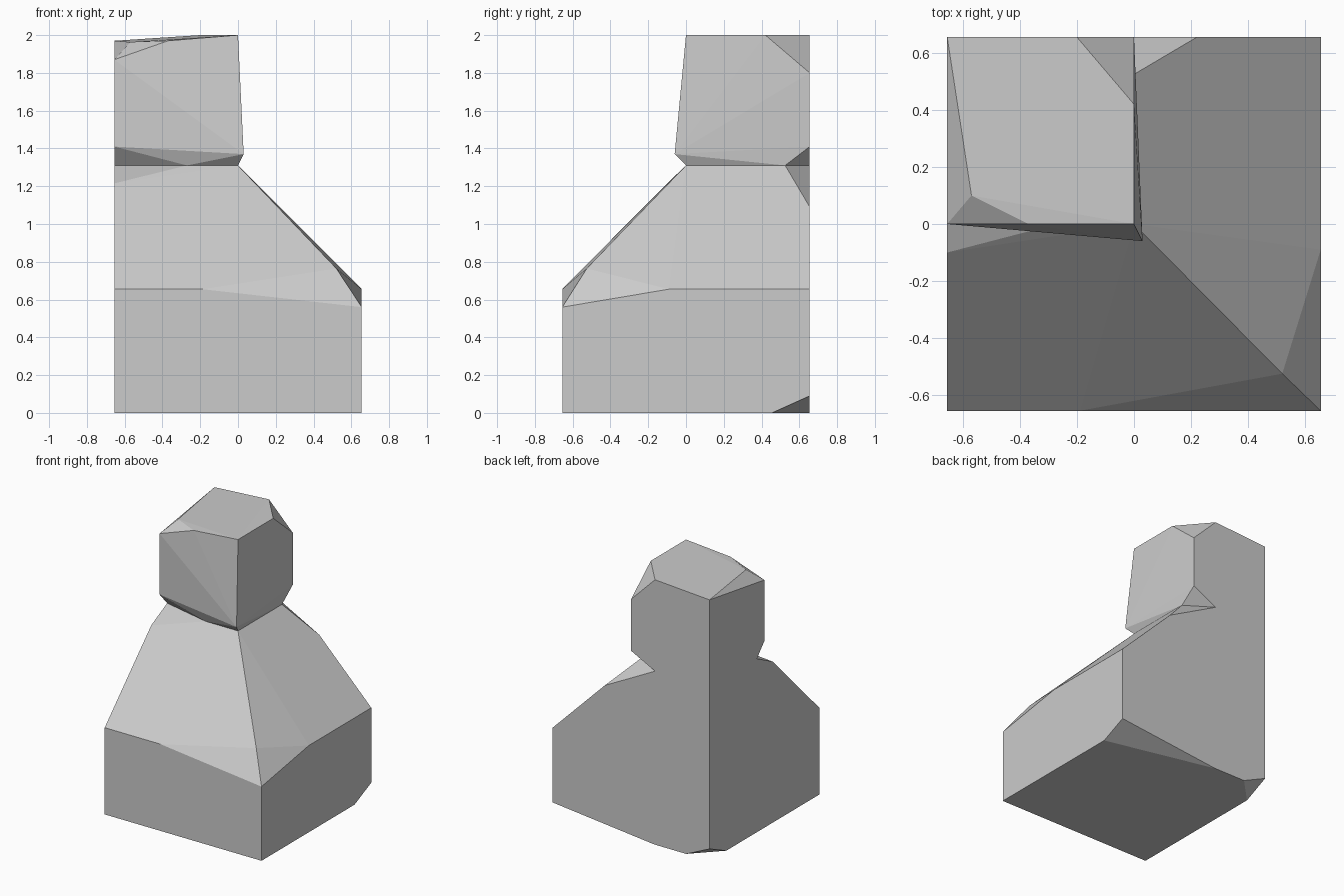
import bpy
import bmesh
import math

cube = bpy.data.objects.get("Cube")
if cube:
    bpy.data.objects.remove(cube, do_unlink=True)

S = 0.655        # half width, also the height of the plinth
NECK = 2 * S     # height of the neck seam
TOP = 2.0


def level(z, *points):
    """Place plan points at one height."""
    return [(x, y, z) for x, y in points]


# Foot with two clipped back corners
foot = level(0, (-S, -S), (S, -S), (S, 0.455), (-0.195, S), (-0.46, S), (-S, 0.455))
foot += level(0.09, (-S, S), (S, S))

# Top rim of the plinth, dipping at the front corner
rim = level(S, (-S, -S), (-0.19, -S), (S, -0.09), (S, S))
rim += [(S, -S, 0.56)]

# Sloping shoulders
shoulders = [(0.52, -0.525, 0.765), (-S, -0.1, 1.215), (0.22, S, 1.09)]

# Neck seam shared by body and head
neck = level(NECK, (-S, 0.09), (-0.27, 0), (0, 0), (0, 0.525), (-0.2, S), (-S, S))

# Head, with a small spur at its lower front corner
jaw = level(1.41, (-S, 0), (0, S)) + [(0.03, -0.06, 1.37)]
crown = level(TOP, (0, 0), (0, 0.42), (-0.2, S))
crown += level(1.97, (-S, S), (-0.37, 0))
crown += [(-0.57, 0.1, 1.963), (-S, 0, 1.87), (0, S, 1.8)]


def add_hull(bm, points):
    """Add a convex solid around the points."""
    verts = [bm.verts.new(p) for p in points]
    bmesh.ops.convex_hull(bm, input=verts)


bm = bmesh.new()
add_hull(bm, foot + rim + shoulders + neck)
add_hull(bm, neck + jaw + crown)

# Open the seam, weld both solids and clean up flat areas
seam = [f for f in bm.faces if all(abs(v.co.z - NECK) < 1e-4 for v in f.verts)]
bmesh.ops.delete(bm, geom=seam, context='FACES')
bmesh.ops.remove_doubles(bm, verts=bm.verts[:], dist=0.001)
bmesh.ops.dissolve_limit(bm, angle_limit=math.radians(0.5),
                         verts=bm.verts[:], edges=bm.edges[:])
bmesh.ops.recalc_face_normals(bm, faces=bm.faces[:])

mesh = bpy.data.meshes.new("faceted_bust")
bm.to_mesh(mesh)
bm.free()
bust = bpy.data.objects.new("faceted_bust", mesh)
bpy.context.collection.objects.link(bust)

# Plain grey finish
grey = bpy.data.materials.new("light_grey")
grey.use_nodes = True
color = (0.6, 0.6, 0.6, 1)
grey.diffuse_color = color
grey.node_tree.nodes["Principled BSDF"].inputs["Base Color"].default_value = color
mesh.materials.append(grey)
